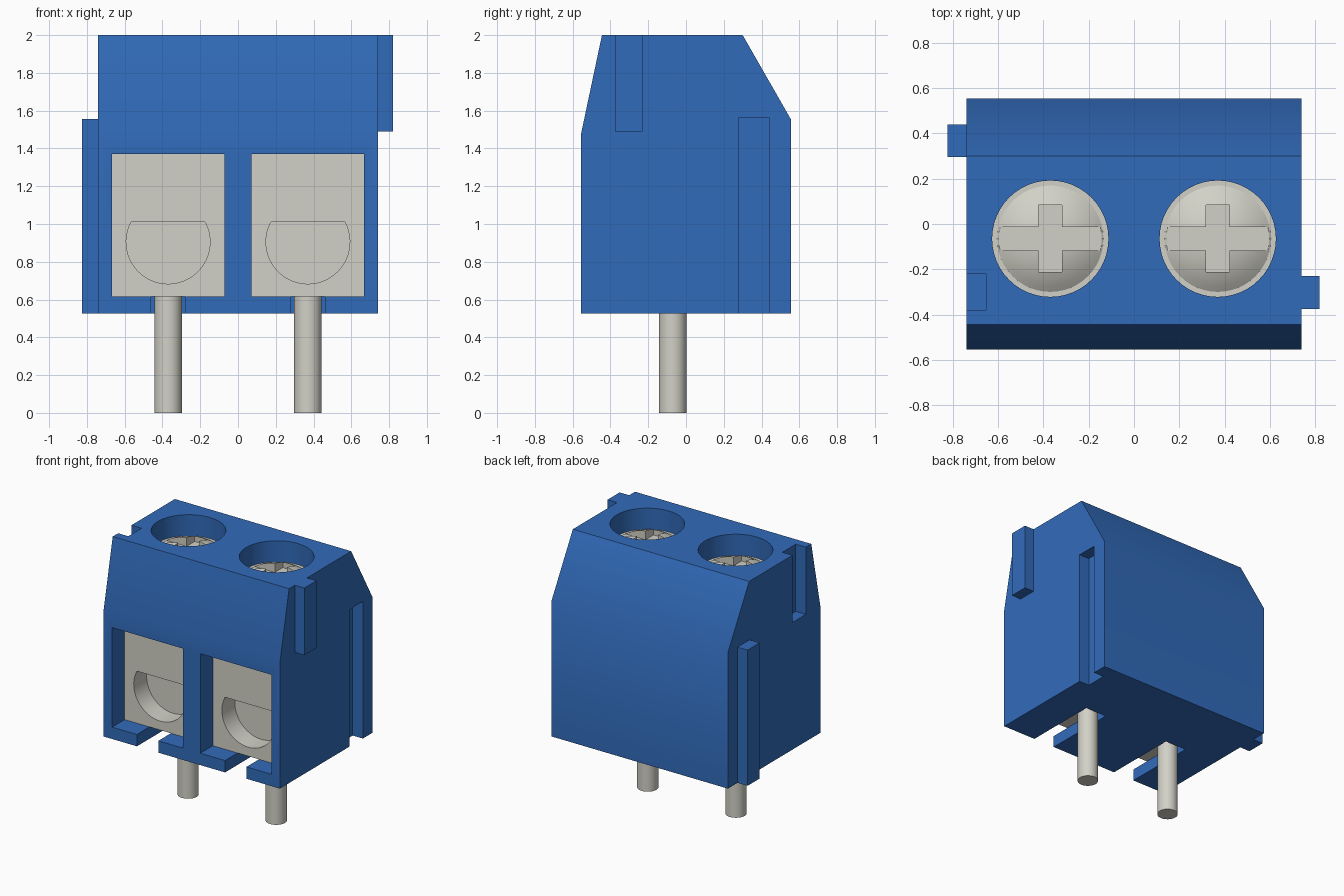
import bpy, bmesh, math
from mathutils import Vector

if "Cube" in bpy.data.objects:
    bpy.data.objects.remove(bpy.data.objects["Cube"], do_unlink=True)


def material(name, color):
    m = bpy.data.materials.new(name)
    m.use_nodes = True
    m.diffuse_color = color
    bsdf = next(n for n in m.node_tree.nodes if n.type == 'BSDF_PRINCIPLED')
    bsdf.inputs["Base Color"].default_value = color
    return m


blue = material("blue plastic", (0.031, 0.147, 0.492, 1))
metal = material("pale grey metal", (0.645, 0.638, 0.572, 1))


def add_object(name, bm, mat):
    bmesh.ops.recalc_face_normals(bm, faces=bm.faces)
    mesh = bpy.data.meshes.new(name)
    bm.to_mesh(mesh)
    bm.free()
    mesh.materials.append(mat)
    ob = bpy.data.objects.new(name, mesh)
    bpy.context.collection.objects.link(ob)
    return ob


def prism(name, points, lo, hi, mat):
    """Extrude a closed 3D outline from lo to hi (offset vectors)."""
    bm = bmesh.new()
    face = bm.faces.new([bm.verts.new(Vector(p) + Vector(lo)) for p in points])
    ext = bmesh.ops.extrude_face_region(bm, geom=[face])["geom"]
    moved = [g for g in ext if isinstance(g, bmesh.types.BMVert)]
    bmesh.ops.translate(bm, verts=moved, vec=Vector(hi) - Vector(lo))
    return add_object(name, bm, mat)


def box(name, x0, x1, y0, y1, z0, z1, mat):
    outline = [(x0, y0, 0), (x1, y0, 0), (x1, y1, 0), (x0, y1, 0)]
    return prism(name, outline, (0, 0, z0), (0, 0, z1), mat)


def cylinder(name, x, y, r, z0, z1, mat, sides=48):
    ring = [(x + r * math.cos(2 * math.pi * i / sides),
             y + r * math.sin(2 * math.pi * i / sides), 0) for i in range(sides)]
    return prism(name, ring, (0, 0, z0), (0, 0, z1), mat)


def activate(ob):
    bpy.ops.object.select_all(action='DESELECT')
    ob.select_set(True)
    bpy.context.view_layer.objects.active = ob


def combine(ob, others, operation='DIFFERENCE'):
    activate(ob)
    for other in others:
        mod = ob.modifiers.new("boolean", 'BOOLEAN')
        mod.operation = operation
        mod.solver = 'EXACT'
        mod.object = other
        bpy.ops.object.modifier_apply(modifier=mod.name)
        bpy.data.objects.remove(other, do_unlink=True)


def smooth(ob):
    activate(ob)
    bpy.ops.object.shade_smooth_by_angle(angle=math.radians(30))


HALF, BASE, TOP = 0.74, 0.525, 2.0
FLOOR, SCREW_Y = 0.615, -0.065
POLES = {"right": -0.37, "left": 0.37}

# Housing: side profile with a steep front slope and a shallow back slope
profile = [(-0.555, BASE), (-0.555, 1.48), (-0.445, TOP),
           (0.3, TOP), (0.555, 1.555), (0.555, BASE)]
housing = prism("housing", [(0, y, z) for y, z in profile],
                (-HALF, 0, 0), (HALF, 0, 0), blue)

# Interlocking grooves, wire openings, pin slots and screw wells
cutters = [
    box("back_groove", 0.655, 0.9, 0.28, 0.44, 0.4, 1.565, blue),
    box("front_groove", -0.9, -0.655, -0.38, -0.22, 1.49, 2.1, blue),
]
for x in POLES.values():
    cutters += [
        box("opening", x - 0.298, x + 0.298, -0.7, 0.15, FLOOR, 1.37, blue),
        box("slot", x - 0.09, x + 0.09, -0.7, 0.02, 0.4, 0.7, blue),
        cylinder("well", x, SCREW_Y, 0.257, 1.7, 2.1, blue),
    ]
combine(housing, cutters)
smooth(housing)

# Interlocking ribs on the sides
box("left_rib", HALF, 0.82, -0.375, -0.23, 1.49, TOP, blue)
box("right_rib", -0.825, -HALF, 0.295, 0.44, BASE, 1.555, blue)

for side, x in POLES.items():
    # Wire clamp with a flat-topped round entry
    clamp = box(side + "_clamp", x - 0.298, x + 0.298, -0.405, 0.15,
                FLOOR, 1.37, metal)
    arc = [math.radians(151.8 + 236.4 * i / 36) for i in range(37)]
    entry = [(x + 0.222 * math.cos(a), 0, 0.905 + 0.222 * math.sin(a)) for a in arc]
    combine(clamp, [prism("entry", entry, (0, -0.5, 0), (0, -0.25, 0), metal)])
    smooth(clamp)

    # Domed screw, turned from a half profile
    rim, rise, ring_z = 0.235, 0.08, 1.84
    ball = (rim ** 2 + rise ** 2) / (2 * rise)
    half = [(0, 1.7), (0.257, 1.7), (0.257, ring_z)]
    for i in range(9):
        r = rim * (1 - i / 8)
        half.append((r, ring_z + rise - ball + math.sqrt(ball ** 2 - r ** 2)))
    bm = bmesh.new()
    verts = [bm.verts.new((x + r, SCREW_Y, z)) for r, z in half]
    edges = [bm.edges.new(pair) for pair in zip(verts, verts[1:])]
    bmesh.ops.spin(bm, geom=verts + edges, cent=(x, SCREW_Y, 0), axis=(0, 0, 1),
                   angle=2 * math.pi, steps=48)
    bmesh.ops.remove_doubles(bm, verts=bm.verts, dist=0.0005)
    screw = add_object(side + "_screw", bm, metal)

    # Cross drive: one full-width slot and one short slot
    combine(screw, [
        box("long_slot", x - 0.3, x + 0.3, SCREW_Y - 0.052, SCREW_Y + 0.052,
            1.845, 2.1, metal),
        box("short_slot", x - 0.052, x + 0.052, SCREW_Y - 0.148, SCREW_Y + 0.148,
            1.846, 2.1, metal),
    ])
    smooth(screw)

    # Solder pin
    smooth(cylinder(side + "_pin", x, -0.07, 0.073, 0, FLOOR, metal, 32))
